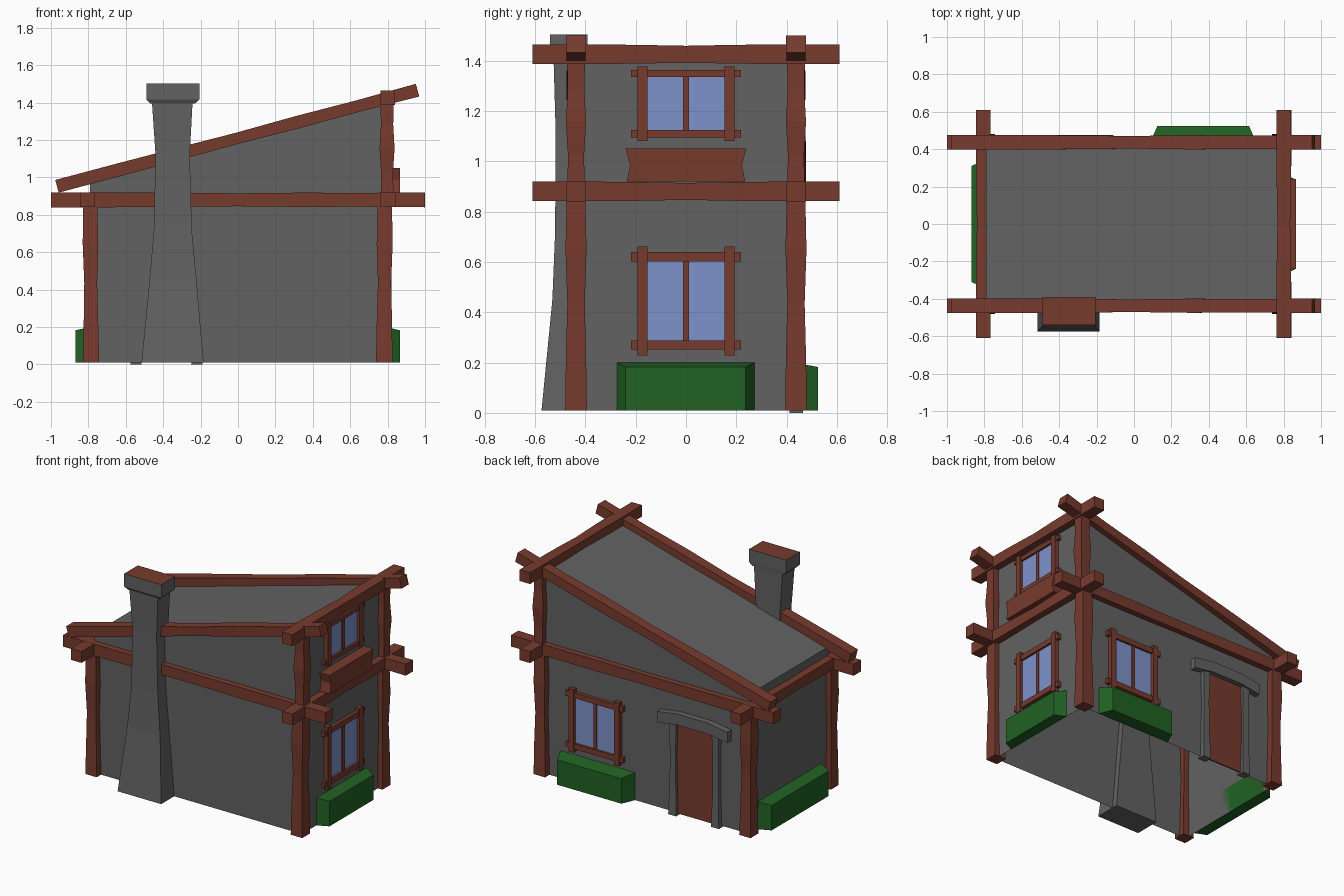
import bpy, bmesh
from mathutils import Vector

if "Cube" in bpy.data.objects:
    bpy.data.objects.remove(bpy.data.objects["Cube"])


def material(name, rgb):
    m = bpy.data.materials.new(name)
    m.diffuse_color = (*rgb, 1)
    m.use_nodes = True
    m.node_tree.nodes["Principled BSDF"].inputs["Base Color"].default_value = m.diffuse_color
    return m


STONE = material("grey stone", (0.122, 0.122, 0.122))
WOOD = material("red brown wood", (0.185, 0.043, 0.027))
GREEN = material("hedge green", (0.015, 0.12, 0.017))
GLASS = material("window blue", (0.21, 0.29, 0.60))


def loft(name, rings, *mats, open_start=False):
    """Skin a list of four-point rings into a closed flat-faced solid."""
    bm = bmesh.new()
    loops = [[bm.verts.new(p) for p in ring] for ring in rings]
    for a, b in zip(loops, loops[1:]):
        for i in range(len(a)):
            j = (i + 1) % len(a)
            bm.faces.new((a[i], a[j], b[j], b[i]))
    if not open_start:
        bm.faces.new(loops[0])
    bm.faces.new(loops[-1])
    bmesh.ops.recalc_face_normals(bm, faces=bm.faces)
    me = bpy.data.meshes.new(name)
    bm.to_mesh(me)
    bm.free()
    for m in mats:
        me.materials.append(m)
    ob = bpy.data.objects.new(name, me)
    bpy.context.collection.objects.link(ob)
    return ob


def timber(name, p0, p1, side, w, h, scales, mat=WOOD):
    """Hand-hewn bar from p0 to p1; w is the width along 'side', h across it."""
    p0, p1, side = Vector(p0), Vector(p1), Vector(side)
    up = (p1 - p0).normalized().cross(side)
    rings = []
    for i, s in enumerate(scales):
        c = p0.lerp(p1, i / (len(scales) - 1))
        rings.append([c + side * (a * w * s / 2) + up * (b * h * s / 2)
                      for a, b in ((-1, -1), (1, -1), (1, 1), (-1, 1))])
    return loft(name, rings, mat)


def rect(x0, x1, y0, y1, z):
    return [(x0, y0, z), (x1, y0, z), (x1, y1, z), (x0, y1, z)]


X, Y, Z = (1, 0, 0), (0, 1, 0), (0, 0, 1)
WX, WY = 0.79, 0.432

# Walls and sloping roof: one shell, open underneath
body = loft("house_shell", [rect(-WX, WX, -WY, WY, 0.01),
            [(-WX, -WY, 0.975), (WX, -WY, 1.41), (WX, WY, 1.41), (-WX, WY, 0.975)]],
            STONE, open_start=True)

# Timber frame, mirrored front and back
for s, tag in ((-1, "front"), (1, "back")):
    y = s * 0.437
    timber(f"{tag}_left_post", (-0.785, y, 0.01), (-0.79, y, 0.86), X, 0.086, 0.086,
           (1, 0.9, 0.8, 0.97, 0.86))
    timber(f"{tag}_right_post", (0.782, y, 0.01), (0.785, y, 0.86), X, 0.088, 0.086,
           (1, 0.93, 0.8, 0.97, 0.86))
    timber(f"{tag}_upper_post", (0.797, y, 0.9), (0.797, y, 1.41), X, 0.08, 0.08,
           (0.85, 0.8, 1, 0.82, 0.9))
    timber(f"{tag}_floor_beam", (-1, y, 0.88), (1, y, 0.88), Y, 0.078, 0.08,
           (1, 1, 0.93, 0.86, 0.95, 0.92, 1))
    timber(f"{tag}_roof_beam", (-0.968, y, 0.952), (0.96, y, 1.466), Y, 0.078, 0.07,
           (1, 1, 0.95, 0.86, 0.97, 0.9, 1))

# Cross beams
for name, x, z in (("left_cross_beam", -0.806, 0.88), ("right_cross_beam", 0.802, 0.88),
                   ("ridge_cross_beam", 0.801, 1.425)):
    timber(name, (x, -0.61, z), (x, 0.61, z), X, 0.079, 0.078, (1, 1, 0.96, 0.86, 0.96, 1, 1))

# Chimney with flared foot, and its cap with a brown top
YB = -0.393
loft("chimney", [rect(x0, x1, y, YB, z) for z, x0, x1, y in (
    (0.01, -0.516, -0.184, -0.574), (0.45, -0.473, -0.222, -0.531),
    (0.72, -0.45, -0.247, -0.52), (1.12, -0.441, -0.258, -0.518),
    (1.40, -0.46, -0.243, -0.526))], STONE)
cap = loft("chimney_cap", [rect(-0.47, -0.23, -0.528, YB, 1.395),
                           rect(-0.49, -0.207, -0.54, YB + 0.002, 1.415),
                           rect(-0.49, -0.207, -0.54, YB + 0.002, 1.503)], STONE, WOOD)
for p in cap.data.polygons:
    if p.normal.z > 0.9:
        p.material_index = 1


def on_right(u, d, z):
    return (WX + d, u, z)


def on_left(u, d, z):
    return (-WX - d, u, z)


def on_back(cx):
    return lambda u, d, z: (cx + u, WY + d, z)


def plate(name, at, u0, u1, z0, z1, d0, d1, mat, inset=(0, 0)):
    """Block on a wall; inset shrinks the outer face at the sides and top."""
    i, t = inset
    return loft(name, [[at(u0, d0, z0), at(u1, d0, z0), at(u1, d0, z1), at(u0, d0, z1)],
                       [at(u0 + i, d1, z0), at(u1 - i, d1, z0),
                        at(u1 - i, d1, z1 - t), at(u0 + i, d1, z1 - t)]], mat)


# Windows: glass plate, crossing frame bars and a mullion
def window(tag, at, z0, z1, over, bar):
    plate(tag + "_glass", at, -0.165, 0.165, z0 - 0.01, z1 + 0.01, 0.001, 0.009, GLASS)
    plate(tag + "_mullion", at, -0.012, 0.012, z0, z1, 0, 0.016, WOOD)
    for s, side in ((-1, "left"), (1, "right")):
        u = s * 0.173
        plate(f"{tag}_{side}_jamb", at, u - 0.02, u + 0.02, z0 - over, z1 + over, 0, 0.03, WOOD)
    plate(tag + "_head", at, -0.218, 0.218, z1, z1 + bar, 0, 0.024, WOOD)
    plate(tag + "_sill", at, -0.218, 0.218, z0 - bar, z0, 0, 0.024, WOOD)


window("lower_side_window", on_right, 0.288, 0.602, 0.06, 0.037)
window("upper_side_window", on_right, 1.123, 1.335, 0.042, 0.028)
window("back_window", on_back(0.38), 0.288, 0.602, 0.06, 0.037)

# Flower box under the upper window, waisted in the middle
loft("flower_box", [rect(0.785, 0.866, -u, u, z) for u, z in
                    ((0.235, 0.92), (0.222, 0.985), (0.24, 1.05))], WOOD)

# Hedges with sloped tops and ends
plate("right_hedge", on_right, -0.275, 0.272, 0.01, 0.2, 0, 0.076, GREEN, (0.035, 0.018))
plate("left_hedge", on_left, -0.345, 0.345, 0.01, 0.2, 0, 0.08, GREEN, (0.035, 0.018))
plate("back_hedge", on_back(0.37), -0.285, 0.285, 0.01, 0.2, 0, 0.093, GREEN, (0.04, 0.018))

# Back door with stone jambs and a slightly arched lintel
plate("door", on_back(-0.383), -0.15, 0.15, 0.01, 0.64, 0, 0.009, WOOD)
for s, side in ((-1, "left"), (1, "right")):
    x = -0.383 + s * 0.163
    timber(f"door_{side}_jamb", (x, 0.438, 0), (x, 0.438, 0.64), X, 0.06, 0.055,
           (1, 0.78, 0.72, 0.9), STONE)
loft("door_lintel", [[(x, y, z + dz) for y, dz in ((0.42, 0), (0.475, 0), (0.475, 0.075), (0.42, 0.075))]
                     for x, z in ((-0.648, 0.615), (-0.5, 0.638), (-0.26, 0.638), (-0.11, 0.615))], STONE)
